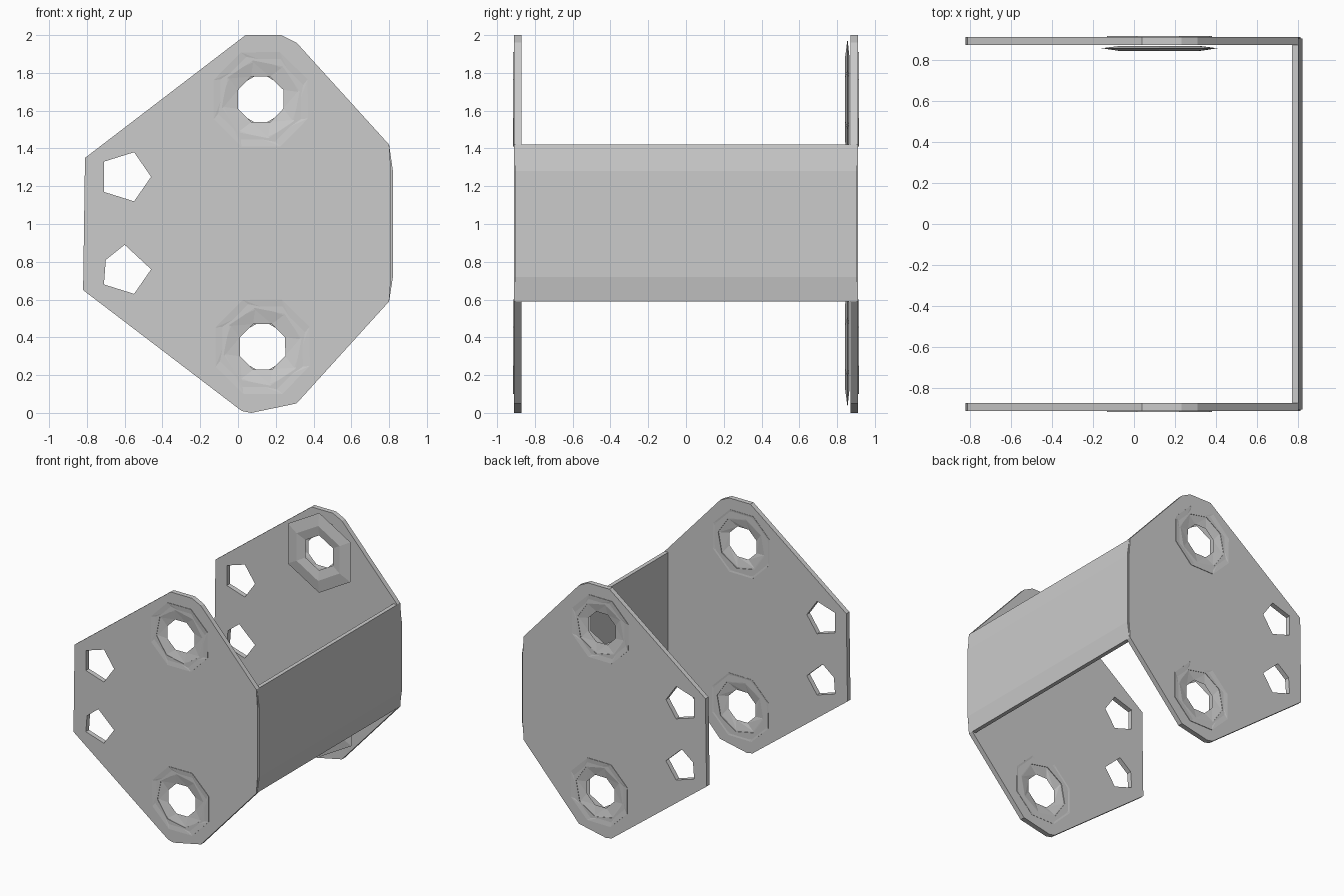
import bpy, bmesh, math

if "Cube" in bpy.data.objects:
    bpy.data.objects.remove(bpy.data.objects["Cube"])


def ngon(cx, cz, r, n, start=0.0):
    return [(cx + r * math.cos(start + math.tau * i / n),
             cz + r * math.sin(start + math.tau * i / n)) for i in range(n)]


def finish(name, bm):
    bmesh.ops.recalc_face_normals(bm, faces=bm.faces[:])
    me = bpy.data.meshes.new(name)
    bm.to_mesh(me)
    bm.free()
    ob = bpy.data.objects.new(name, me)
    bpy.context.collection.objects.link(ob)
    return ob


def prism(name, loops, y0, y1):
    """Outline plus hole loops in XZ, filled and extruded along Y."""
    bm = bmesh.new()
    edges = []
    for loop in loops:
        vs = [bm.verts.new((x, y0, z)) for x, z in loop]
        edges += [bm.edges.new((vs[i - 1], vs[i])) for i in range(len(vs))]
    bmesh.ops.triangle_fill(bm, edges=edges, use_beauty=True, normal=(0, -1, 0))
    ext = bmesh.ops.extrude_face_region(bm, geom=bm.faces[:])
    moved = [g for g in ext['geom'] if isinstance(g, bmesh.types.BMVert)]
    bmesh.ops.translate(bm, vec=(0, y1 - y0, 0), verts=moved)
    return finish(name, bm)


def ring(name, cx, cz, n, section):
    """Faceted ring: (radius, y, twist) section swept around a hole centre."""
    bm = bmesh.new()
    rows = [[bm.verts.new((x, y, z)) for x, z in ngon(cx, cz, r, n, t)]
            for r, y, t in section]
    for k in range(len(rows)):
        a, b = rows[k - 1], rows[k]
        for i in range(n):
            j = (i + 1) % n
            bm.faces.new((a[i], a[j], b[j]))
            bm.faces.new((a[i], b[j], b[i]))
    return finish(name, bm)


# Shared side plate silhouette with two pivot holes and two pentagon slots
outline = [(-0.82, 0.65), (-0.81, 1.35), (0.04, 2.0), (0.23, 2.0), (0.31, 1.96),
           (0.80, 1.42), (0.81, 1.28), (0.81, 0.72), (0.80, 0.59),
           (0.31, 0.05), (0.07, 0.0), (0.02, 0.01)]
upper_slot = [(-0.71, 1.33), (-0.55, 1.38), (-0.46, 1.25), (-0.55, 1.12), (-0.71, 1.17)]
lower_slot = [(-0.71, 0.68), (-0.70, 0.81), (-0.60, 0.89), (-0.46, 0.76), (-0.55, 0.63)]
pivots = {'upper': (0.12, 1.66), 'lower': (0.13, 0.35)}

for side, s in (('front', -1), ('back', 1)):
    holes = [ngon(x, z, 0.21, 8, 0.2) for x, z in pivots.values()]
    prism(side + '_plate', [outline, upper_slot, lower_slot] + holes,
          s * 0.872, s * 0.911)

    # Faceted collars around the pivot holes, flush with the plates
    for where, (x, z) in pivots.items():
        ring(f'{side}_{where}_collar', x, z, 8,
             [(0.13, s * 0.893, 0.4), (0.2, s * 0.906, 0.2), (0.27, s * 0.915, 0.4),
              (0.27, s * 0.870, 0.4), (0.2, s * 0.878, 0.2)])

# Loose washers just inside the back plate
for where, (x, z) in pivots.items():
    ring(f'back_{where}_washer', x, z, 6,
         [(0.14, 0.855, 0.52), (0.22, 0.842, 0.52), (0.32, 0.855, 0.52),
          (0.22, 0.866, 0.52)])

# Web joining the two plates, slightly bowed at its long edges
prism('web', [[(0.768, 0.59), (0.80, 0.59), (0.82, 0.72), (0.82, 1.28),
               (0.80, 1.42), (0.768, 1.42)]], -0.902, 0.902)
